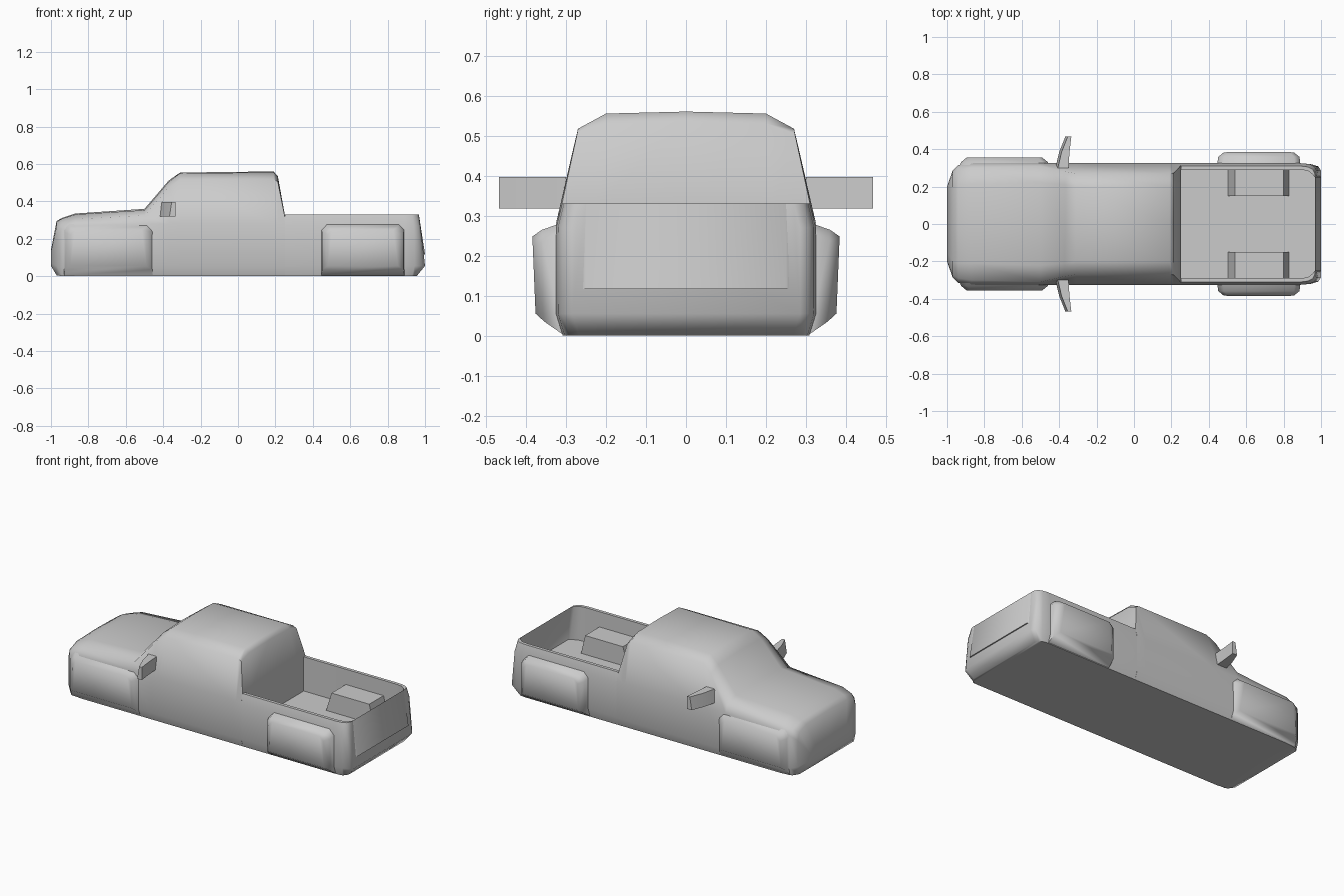
import bpy, bmesh, math

if "Cube" in bpy.data.objects:
    bpy.data.objects.remove(bpy.data.objects["Cube"])


def loft(name, rings, smooth=60):
    """Skin closed rings of equal length and cap both ends."""
    bm = bmesh.new()
    vr = [[bm.verts.new(p) for p in r] for r in rings]
    n = len(rings[0])
    for a, b in zip(vr, vr[1:]):
        for i in range(n):
            j = (i + 1) % n
            bm.faces.new((a[i], a[j], b[j], b[i]))
    caps = [bm.faces.new(vr[0]), bm.faces.new(vr[-1])]
    bmesh.ops.triangulate(bm, faces=caps)
    bmesh.ops.recalc_face_normals(bm, faces=bm.faces)
    mesh = bpy.data.meshes.new(name)
    bm.to_mesh(mesh)
    bm.free()
    obj = bpy.data.objects.new(name, mesh)
    bpy.context.collection.objects.link(obj)
    bpy.ops.object.select_all(action='DESELECT')
    obj.select_set(True)
    bpy.context.view_layer.objects.active = obj
    bpy.ops.object.shade_smooth_by_angle(angle=math.radians(smooth))
    return obj


def mirror_ring(half):
    """Half outline from bottom centre to top centre, completed across y = 0."""
    return half + [(x, -y, z) for x, y, z in reversed(half[1:-1])]


# Hood and cab: x, bottom z, width, belt z, shoulder y/z, top y/z, crown z
cab = [
    (-1.00, .055, .20, .115, .195, .130, .15, .14, .14),
    (-.97, .005, .285, .22, .27, .265, .20, .29, .295),
    (-.94, 0, .315, .25, .29, .285, .21, .308, .312),
    (-.87, 0, .325, .27, .30, .305, .21, .33, .335),
    (-.50, 0, .325, .28, .31, .325, .22, .353, .36),
    (-.37, 0, .325, .28, .28, .475, .21, .505, .512),
    (-.31, 0, .325, .28, .27, .517, .20, .55, .554),
    (.19, 0, .325, .28, .27, .517, .20, .555, .56),
    (.213, 0, .325, .28, .272, .505, .20, .53, .535),
    (.25, 0, .325, .28, .312, .32, .22, .33, .33),
]
rings = []
for x, zb, w, zw, ys, zs, yt, zt, zc in cab:
    low = zb + (.05 if w > .21 else .015)
    rings.append(mirror_ring([(x, 0, zb), (x, w - .017, zb), (x, w, low), (x, w, zw),
                              (x, ys, zs), (x, yt, zt), (x, 0, zc)]))
loft("hood_and_cab", rings)

# Open bed: U section, walls turning inward at the open tail
# bottom x, low x, belt x, top x, outer half width, inner half width
bed = [
    (.25, .25, .25, .25, .325, .29),
    (.89, .89, .89, .89, .325, .29),
    (.93, .945, .94, .93, .32, .285),
    (.945, .985, .965, .955, .308, .265),
    (.955, 1.0, .975, .967, .285, .25),
]
rings = []
for xb, xl, xm, xt, w, wi in bed:
    top_y = max(w - .015, wi + .01)
    rings.append(mirror_ring([(xb, 0, 0), (xb, w - .017, 0), (xl, w, .055), (xm, w, .27),
                              (xt, top_y, .33), (xt, wi, .33), (xl, wi, .117), (xl, 0, .117)]))
loft("truck_bed", rings)


def fender_outline(x0, x1, z0, z1, cut, y_top, y_low):
    pts = [(x0, z0), (x1, z0), (x1, z1 - cut), (x1 - cut, z1), (x0 + cut, z1), (x0, z1 - cut)]
    return [(x, y_low + (y_top - y_low) * (z - z0) / (z1 - z0), z) for x, z in pts]


for side, s in (("left", 1), ("right", -1)):
    # Fenders swelling out over each axle
    for end, x0, x1, y in (("rear", .445, .89, .384), ("front", -.93, -.455, .356)):
        shape = [fender_outline(x0, x1, .003, .28, .03, .315, .308),
                 fender_outline(x0 + .005, x1 - .005, .035, .265, .03, y - .025, y - .03),
                 fender_outline(x0 + .035, x1 - .035, .055, .248, .025, y, y - .008)]
        loft(f"{end}_{side}_fender", [[(x, s * v, z) for x, v, z in r] for r in shape])

    # Wheel housings inside the bed
    loft(f"wheel_housing_{side}",
         [[(x, s * y, z) for x, z in ((.50, .11), (.83, .11), (.80, .235), (.54, .235))]
          for y in (.15, .295)])

    # Door mirrors
    plan = [(-.42, .30), (-.35, .30), (-.345, .38), (-.335, .468),
            (-.367, .468), (-.40, .385)]
    front_edge = (0, 4, 5)
    lower = [(x, s * y, .318) for x, y in plan]
    upper = [(x + (.013 if i in front_edge else 0), s * y, .397) for i, (x, y) in enumerate(plan)]
    loft(f"door_mirror_{side}", [lower, upper], 50)
